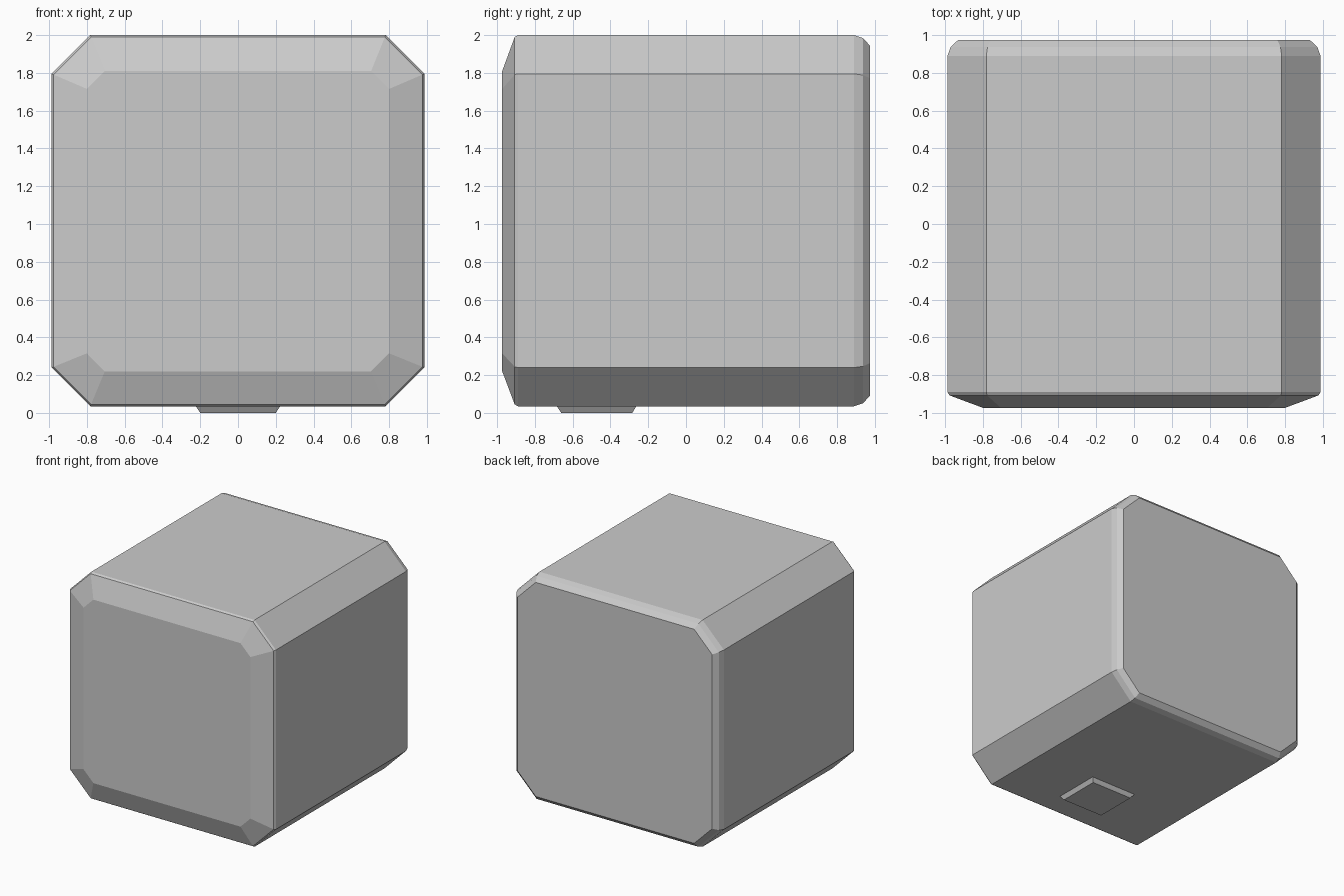
import bpy, bmesh

if "Cube" in bpy.data.objects:
    bpy.data.objects.remove(bpy.data.objects["Cube"])


def octagon(y, hw, z0, z1, cx, cz):
    """Chamfered rectangle in the XZ plane at depth y."""
    return [(hw - cx, y, z0), (hw, y, z0 + cz), (hw, y, z1 - cz), (hw - cx, y, z1),
            (cx - hw, y, z1), (-hw, y, z1 - cz), (-hw, y, z0 + cz), (cx - hw, y, z0)]


def inset_octagon(y, d):
    """Body outline, shrunk evenly by d."""
    c = 0.205 - 0.586 * d
    return octagon(y, 0.987 - d, 0.035 + d, 2.0 - d, c, c)


def loft(name, rings):
    """Skin a list of point rings and cap both ends."""
    bm = bmesh.new()
    loops = [[bm.verts.new(p) for p in ring] for ring in rings]
    for a, b in zip(loops, loops[1:]):
        n = len(a)
        for i in range(n):
            j = (i + 1) % n
            bm.faces.new((a[i], a[j], b[j], b[i]))
    bm.faces.new(loops[0])
    bm.faces.new(loops[-1])
    bmesh.ops.recalc_face_normals(bm, faces=bm.faces[:])
    mesh = bpy.data.meshes.new(name)
    bm.to_mesh(mesh)
    bm.free()
    obj = bpy.data.objects.new(name, mesh)
    bpy.context.collection.objects.link(obj)
    return obj


def rectangle(z, hx, y0, y1):
    return [(-hx, y0, z), (hx, y0, z), (hx, y1, z), (-hx, y1, z)]


# Body: sloped front panel, thin front lip, straight sides, rounded back edge
loft("body", [
    octagon(-0.973, 0.80, 0.22, 1.81, 0.095, 0.095),
    inset_octagon(-0.907, 0.010),
    inset_octagon(-0.89, 0.0),
    inset_octagon(0.89, 0.0),
    inset_octagon(0.937, 0.016),
    inset_octagon(0.973, 0.055),
])

# Small tapered foot under the front
loft("foot", [
    rectangle(0.0, 0.20, -0.66, -0.285),
    rectangle(0.012, 0.208, -0.668, -0.277),
    rectangle(0.037, 0.225, -0.685, -0.262),
])
